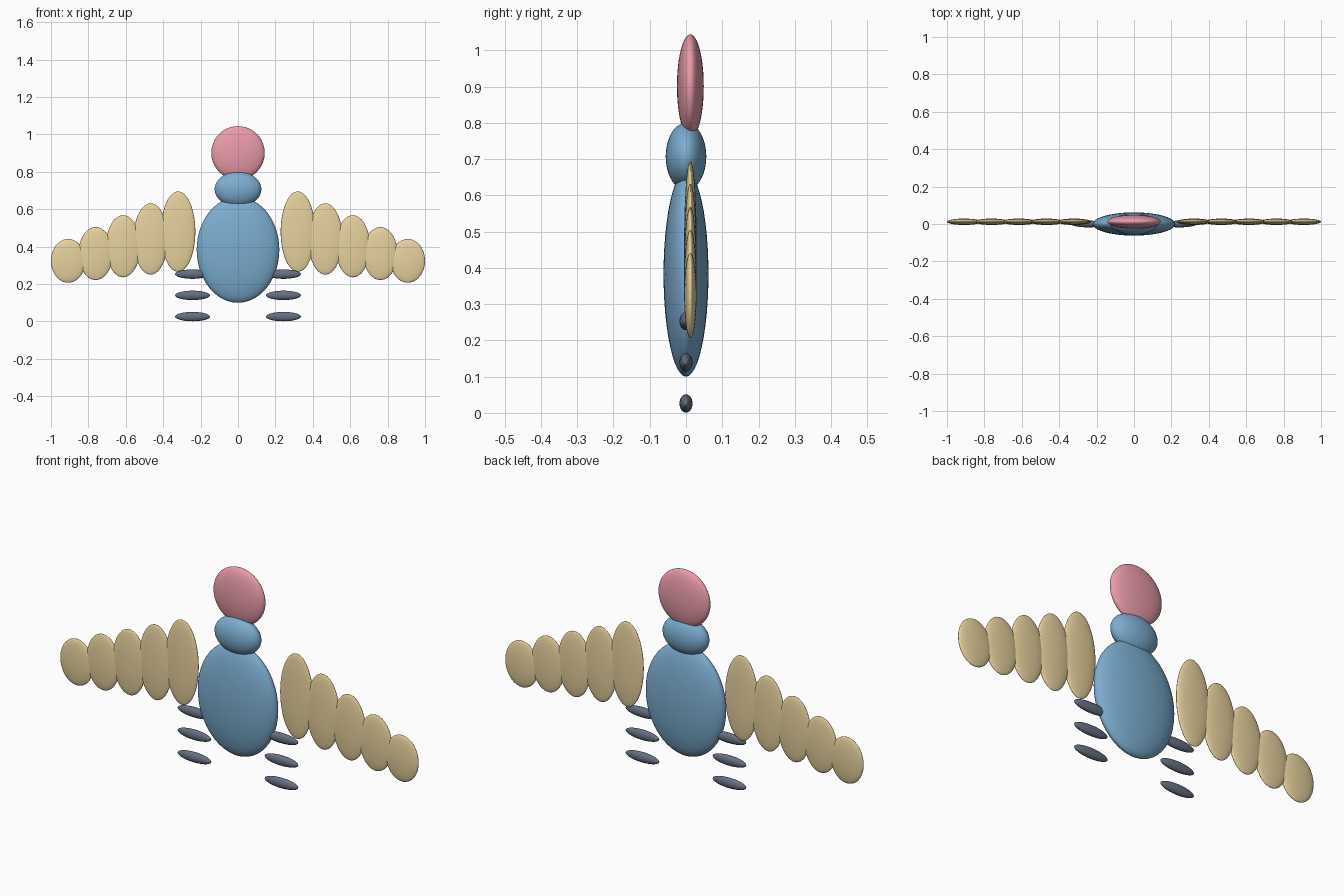
import bpy

if "Cube" in bpy.data.objects:
    bpy.data.objects.remove(bpy.data.objects["Cube"])


def material(name, rgb):
    m = bpy.data.materials.new(name)
    m.diffuse_color = (*rgb, 1)
    m.use_nodes = True
    m.node_tree.nodes["Principled BSDF"].inputs["Base Color"].default_value = m.diffuse_color
    return m


BLUE = material("blue", (0.20, 0.42, 0.63))
RED = material("red", (0.82, 0.33, 0.40))
GOLD = material("gold", (0.80, 0.64, 0.34))
DARK = material("dark", (0.13, 0.16, 0.22))


def ellipsoid(name, centre, radii, mat):
    bpy.ops.mesh.primitive_uv_sphere_add(segments=48, ring_count=24, radius=1, location=centre)
    o = bpy.context.object
    o.name = name
    o.scale = radii
    bpy.ops.object.transform_apply(location=False, rotation=False, scale=True)
    bpy.ops.object.shade_smooth()
    o.data.materials.append(mat)
    return o


# Body, neck and head
ellipsoid("body", (0, 0, 0.383), (0.221, 0.062, 0.283), BLUE)
ellipsoid("neck", (0, 0, 0.707), (0.125, 0.056, 0.093), BLUE)
ellipsoid("head", (0, 0.012, 0.901), (0.143, 0.037, 0.143), RED)

for side, s in (("right", 1), ("left", -1)):
    # Wing feathers, shrinking and dropping outward
    for i in range(5):
        ellipsoid(f"{side}_wing_feather_{i + 1}",
                  (s * (0.32 + 0.147 * i), 0.012, 0.48 - 0.039 * i),
                  (0.092, 0.017, 0.215 - 0.0245 * i), GOLD)
    # Stacked tail feathers
    for i in range(3):
        ellipsoid(f"{side}_tail_feather_{i + 1}",
                  (s * 0.243, 0, 0.026 + 0.1135 * i),
                  (0.093, 0.018, 0.025), DARK)
